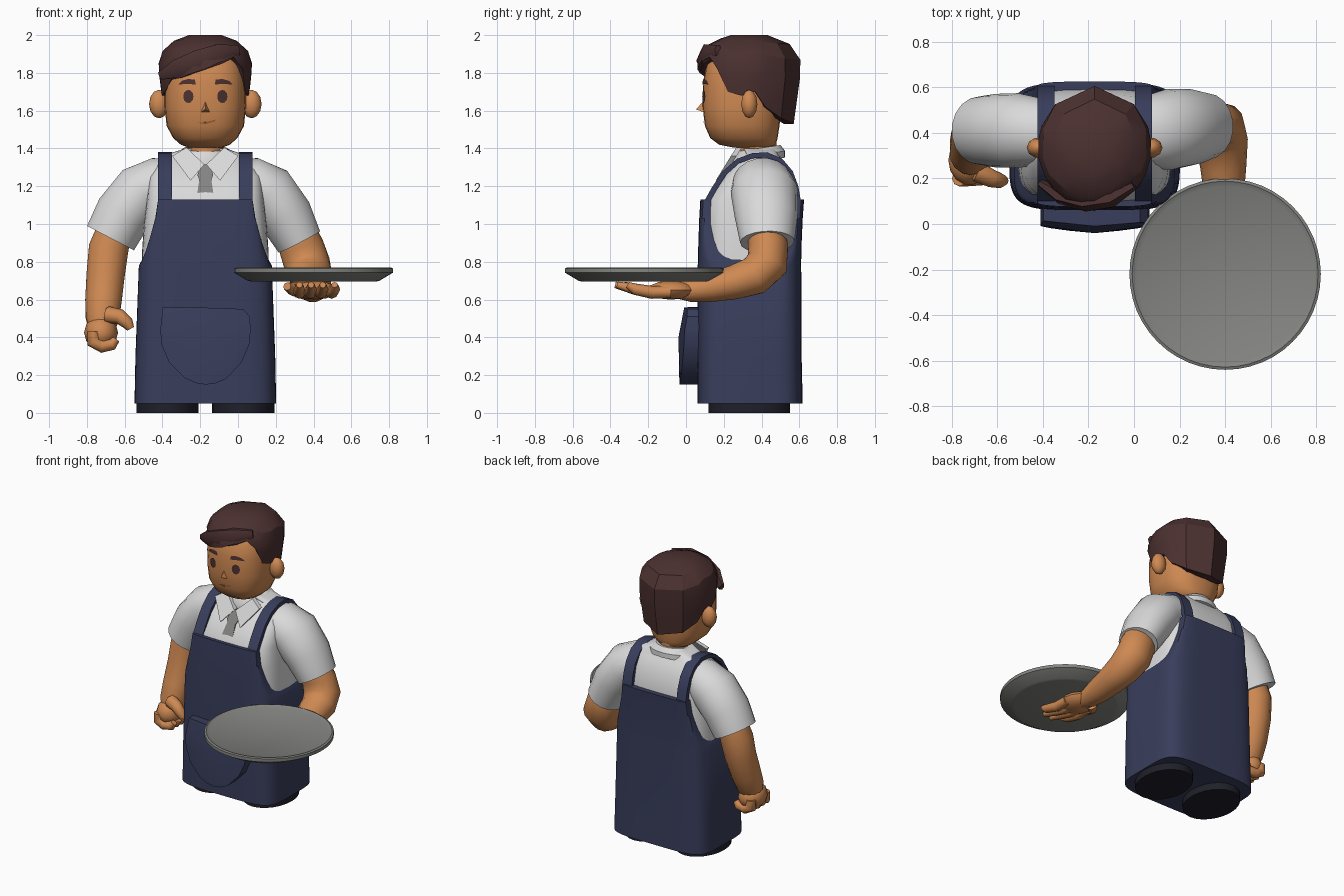
import bpy, bmesh, math
from mathutils import Vector
from mathutils.bvhtree import BVHTree

if "Cube" in bpy.data.objects:
    bpy.data.objects.remove(bpy.data.objects["Cube"])

CX = -0.173  # body axis


def mat(name, r, g, b):
    m = bpy.data.materials.new(name)
    m.diffuse_color = (r, g, b, 1)
    m.use_nodes = True
    m.node_tree.nodes["Principled BSDF"].inputs["Base Color"].default_value = m.diffuse_color
    return m


SKIN = mat("skin", .62, .25, .085)
HAIR = mat("dark_brown", .072, .03, .03)
SHIRT = mat("white_cloth", .70, .70, .70)
NAVY = mat("navy_cloth", .040, .047, .105)
GREY = mat("grey_metal", .23, .23, .22)
BLACK = mat("black_trousers", .014, .014, .023)
LIP = mat("lip", .33, .11, .04)


def build(name, verts, faces, m, angle=35):
    bm = bmesh.new()
    vs = [bm.verts.new(v) for v in verts]
    for f in faces:
        bm.faces.new([vs[i] for i in f])
    bmesh.ops.recalc_face_normals(bm, faces=bm.faces)
    me = bpy.data.meshes.new(name)
    bm.to_mesh(me)
    bm.free()
    me.materials.append(m)
    ob = bpy.data.objects.new(name, me)
    bpy.context.collection.objects.link(ob)
    bpy.ops.object.select_all(action='DESELECT')
    ob.select_set(True)
    bpy.context.view_layer.objects.active = ob
    bpy.ops.object.shade_smooth_by_angle(angle=math.radians(angle))
    return ob


def loft(name, rings, m, angle=35):
    """Skin equal-length rings and cap both ends."""
    n = len(rings[0])
    verts = [p for r in rings for p in r]
    faces = [(k*n+i, k*n+(i+1) % n, (k+1)*n+(i+1) % n, (k+1)*n+i)
             for k in range(len(rings)-1) for i in range(n)]
    faces += [tuple(range(n)), tuple(range(len(verts)-n, len(verts)))]
    return build(name, verts, faces, m, angle)


def oval(cx, cy, z, rx, ry, n=24, e=2.0):
    out = []
    for i in range(n):
        c, s = math.cos(2*math.pi*i/n), math.sin(2*math.pi*i/n)
        out.append((cx + rx*math.copysign(abs(c)**(2/e), c),
                    cy + ry*math.copysign(abs(s)**(2/e), s), z))
    return out


def body(name, rows, m, n, e):
    """Rows: z, half width, front y, back y, optional clamp of half width."""
    rings = []
    for z, hx, y0, y1, *w in rows:
        r = oval(CX, (y0+y1)/2, z, hx, (y1-y0)/2, n, e)
        if w:
            r = [(max(CX-w[0], min(CX+w[0], x)), y, z) for x, y, z in r]
        rings.append(r)
    return loft(name, rings, m)


def tube(name, pts, m, ref=(0, 1, 0), n=12, su=1.0, sv=1.0):
    """Points: x, y, z, radius."""
    P = [Vector(p[:3]) for p in pts]
    rings = []
    for i, p in enumerate(P):
        t = (P[min(i+1, len(P)-1)] - P[max(i-1, 0)]).normalized()
        u = Vector(ref)
        u = (u - u.dot(t)*t).normalized()
        v = t.cross(u)
        r = pts[i][3]
        rings.append([p + u*(r*su*math.cos(a)) + v*(r*sv*math.sin(a))
                      for a in (2*math.pi*k/n for k in range(n))])
    return loft(name, rings, m, 50)


def ball(name, c, r, m, n=14):
    rings = [oval(c[0], c[1], c[2]+r[2]*math.sin(a), r[0]*math.cos(a), r[1]*math.cos(a), n)
             for a in (math.radians(d) for d in (-86, -60, -30, 0, 30, 60, 86))]
    return loft(name, rings, m, 50)


# trousers
for s, nm in ((-1, "left_leg"), (1, "right_leg")):
    loft(nm, [oval(CX+s*.2, .335, z, .165, .215) for z in (0, .2)], BLACK)

# shirt torso and apron
body("shirt_body", [(.6, .34, .09, .59), (.85, .335, .09, .59), (1.0, .325, .09, .59),
                    (1.13, .31, .10, .59), (1.25, .30, .19, .565), (1.33, .25, .27, .52),
                    (1.365, .21, .32, .49), (1.40, .11, .30, .48)], SHIRT, 40, 4)
body("apron", [(.05, .375, .06, .618), (.3, .37, .06, .612), (.78, .356, .062, .61, .352),
               (.81, .354, .063, .61, .335), (.85, .352, .064, .611, .318),
               (.92, .35, .066, .613, .295), (1.03, .345, .07, .618, .265),
               (1.13, .34, .076, .625, .25)], NAVY, 72, 5)

# apron straps over the shoulders
path = [(.09, 1.11), (.135, 1.19), (.195, 1.28), (.27, 1.345), (.35, 1.375), (.43, 1.38),
        (.51, 1.345), (.565, 1.28), (.595, 1.2), (.61, 1.11)]
for s, nm in ((-1, "left_strap"), (1, "right_strap")):
    x = CX + s*.214
    rings = []
    for y, z in path:
        yi, zi = .36+(y-.36)*.88, 1.1+(z-1.1)*.9
        rings.append([(x-.037, y, z), (x+.037, y, z), (x+.037, yi, zi), (x-.037, yi, zi)])
    loft(nm, rings, NAVY)

# apron pocket with bulging front
outline = [(-.225, .56), (0, .557), (.2, .55), (.235, .51), (.24, .44), (.232, .36), (.19, .265),
           (.11, .18), (.05, .155), (0, .15), (-.05, .158), (-.11, .185), (-.19, .265),
           (-.232, .36), (-.238, .44)]
n = len(outline)
pv = [(CX+x, .07, z) for x, z in outline]
pv += [(CX+x, -.035 + .45*x*x + max(0, z-.43)*.2, z) for x, z in outline]
pv += [(CX, -.04, .40)]
build("apron_pocket", pv, [(i, (i+1) % n, n+(i+1) % n, n+i) for i in range(n)]
      + [(n+i, n+(i+1) % n, 2*n) for i in range(n)] + [tuple(range(n))], NAVY)


# collar and tie, lying on the sloped chest
def chest_plate(name, pts, m, lift, thick=.03):
    f = [(CX+x, .125+(z-1.13)*.62-lift, z) for x, z in pts]
    loft(name, [f, [(x, y+thick, z) for x, y, z in f]], m)


for s, nm in ((-1, "left_collar_flap"), (1, "right_collar_flap")):
    chest_plate(nm, [(s*.005, 1.315), (s*.078, 1.23), (s*.175, 1.36), (s*.1, 1.405)], SHIRT, .03)
chest_plate("tie", [(-.022, 1.315), (.022, 1.315), (.042, 1.26), (.032, 1.235), (.05, 1.11),
                    (-.05, 1.11), (-.032, 1.235), (-.042, 1.26)], GREY, .02)
loft("collar_band", [[(x, y, z+(y-.38)*.15) for x, y, z in oval(CX, .385, h, rx, ry)]
                     for h, rx, ry in ((1.33, .17, .14), (1.365, .165, .14), (1.40, .115, .115))], SHIRT)

# sleeves
tube("left_sleeve", [(-.32, .40, 1.22, .125), (-.42, .405, 1.215, .14), (-.51, .41, 1.17, .155),
                     (-.61, .41, 1.05, .152), (-.675, .41, .925, .142)], SHIRT, n=18, su=1.06)
tube("right_sleeve", [(-.03, .40, 1.22, .125), (.07, .405, 1.215, .14), (.155, .415, 1.17, .155),
                      (.255, .425, 1.04, .145), (.325, .43, .905, .125)], SHIRT, n=18, su=1.15)

# hanging arm with curled hand
tube("left_arm", [(-.65, .41, .98, .095), (-.685, .405, .87, .108), (-.70, .385, .74, .104),
                  (-.712, .34, .60, .099), (-.718, .30, .50, .09), (-.72, .28, .44, .07)], SKIN, n=14)
ball("left_palm", (-.725, .28, .425), (.09, .11, .09), SKIN)
for i in range(4):
    y = .20 + .052*i
    tube("left_finger", [(-.765, y, .43, .034), (-.765, y, .375, .036), (-.72, y, .352, .034),
                         (-.665, y, .362, .03), (-.645, y, .39, .02)], SKIN, n=8)
tube("left_thumb", [(-.69, .23, .52, .045), (-.625, .20, .51, .04), (-.585, .19, .475, .033),
                    (-.568, .19, .445, .02)], SKIN, n=8)

# bent arm with open hand under the tray
tube("right_arm", [(.30, .42, .97, .095), (.335, .435, .88, .108), (.365, .43, .79, .112),
                   (.385, .36, .725, .105), (.392, .25, .69, .092), (.395, .13, .665, .08),
                   (.40, .02, .648, .062), (.405, -.06, .648, .04)], SKIN, (1, 0, 0), 14, 1.1)
ball("right_palm", (.41, -.08, .65), (.115, .13, .05), SKIN)
for i, tip in enumerate((-.33, -.375, -.365, -.31)):
    x = .325 + .057*i
    tube("right_finger", [(x, -.08, .64, .032), (x, -.18, .638, .034), (x+.005*i, -.27, .655, .03),
                          (x+.005*i, tip, .678, .017)], SKIN, (1, 0, 0), 8)
tube("right_thumb", [(.35, -.02, .645, .045), (.29, -.08, .655, .036), (.26, -.15, .67, .022)],
     SKIN, (0, 0, 1), 8)

# serving tray
loft("tray", [oval(.40, -.22, z, r, r, 48) for r, z in
              ((.33, .695), (.35, .70), (.42, .742), (.42, .765), (.408, .77), (.385, .758))], GREY)

# neck, head and ears
loft("neck", [oval(CX, .375, z, .1, .105) for z in (1.3, 1.46)], SKIN)
head = body("head", [(1.405, .09, .25, .46), (1.42, .13, .175, .475), (1.455, .17, .128, .485),
                     (1.52, .205, .1, .495), (1.62, .215, .088, .505), (1.75, .215, .09, .515),
                     (1.85, .2, .11, .52), (1.95, .13, .18, .46)], SKIN, 28, 2.5)
for s, nm in ((-1, "left_ear"), (1, "right_ear")):
    ball(nm, (CX+s*.245, .335, 1.635), (.053, .045, .075), SKIN, 10)
build("nose", [(CX, .092, 1.65), (CX, .053, 1.607), (CX-.024, .094, 1.592), (CX+.024, .094, 1.592)],
      [(0, 1, 2), (0, 3, 1), (1, 3, 2), (0, 2, 3)], SKIN)

# painted face details, laid on the head surface
tree = BVHTree.FromPolygons([v.co for v in head.data.vertices],
                            [tuple(p.vertices) for p in head.data.polygons])


def decal(name, pts, m):
    c = (sum(p[0] for p in pts)/len(pts), sum(p[1] for p in pts)/len(pts))
    vs = []
    for x, z in pts + [c]:
        hit = tree.ray_cast(Vector((CX+x, -1, z)), Vector((0, 1, 0)))[0]
        vs.append((CX+x, hit.y-.007, z))
    k = len(pts)
    build(name, vs, [(i, (i+1) % k, k) for i in range(k)], m)


for s, nm in ((-1, "left"), (1, "right")):
    decal(nm+"_eye", [(s*.09+.027*math.cos(a), 1.675+.035*math.sin(a))
                      for a in (math.pi*i/6 for i in range(12))], HAIR)
    decal(nm+"_brow", [(s*.05, 1.738), (s*.095, 1.742), (s*.145, 1.738),
                       (s*.125, 1.758), (s*.09, 1.768), (s*.055, 1.764)], HAIR)
decal("mouth", [(-.045, 1.537), (0, 1.527), (.05, 1.543), (.055, 1.553), (0, 1.538)], LIP)

# hair cap: azimuth from the front towards +x, and the height of the hairline there
line = [(0, 1.82), (20, 1.86), (38, 1.885), (52, 1.82), (64, 1.70), (80, 1.68), (97, 1.70),
        (110, 1.62), (135, 1.56), (180, 1.53), (225, 1.56), (250, 1.62), (263, 1.70),
        (280, 1.68), (298, 1.71), (312, 1.765), (328, 1.775), (345, 1.80)]
rings = []
for t, k in ((0, .78), (0, 1), (.25, 1), (.5, 1), (.72, 1), (.9, 1), (1, 1)):
    ring = []
    for deg, zl in line:
        z = zl + (2.0-zl)*t
        if z > 1.82:
            r = max(.35, max(0, 1-((z-1.82)/.18)**2.5)**.4)
        else:
            r = 1 - .5*(1.82-z)
        a = math.radians(deg)
        ring.append((CX+.25*math.sin(a)*r*k, .335-.275*math.cos(a)*r*k, z))
    rings.append(ring)
loft("hair", rings, HAIR, 25)

# swept fringe lock
tube("hair_fringe", [(.0, .17, 1.92, .03), (-.1, .115, 1.90, .06), (-.21, .10, 1.865, .065),
                     (-.32, .125, 1.825, .055), (-.41, .18, 1.785, .025)], HAIR, n=6, su=.7)
